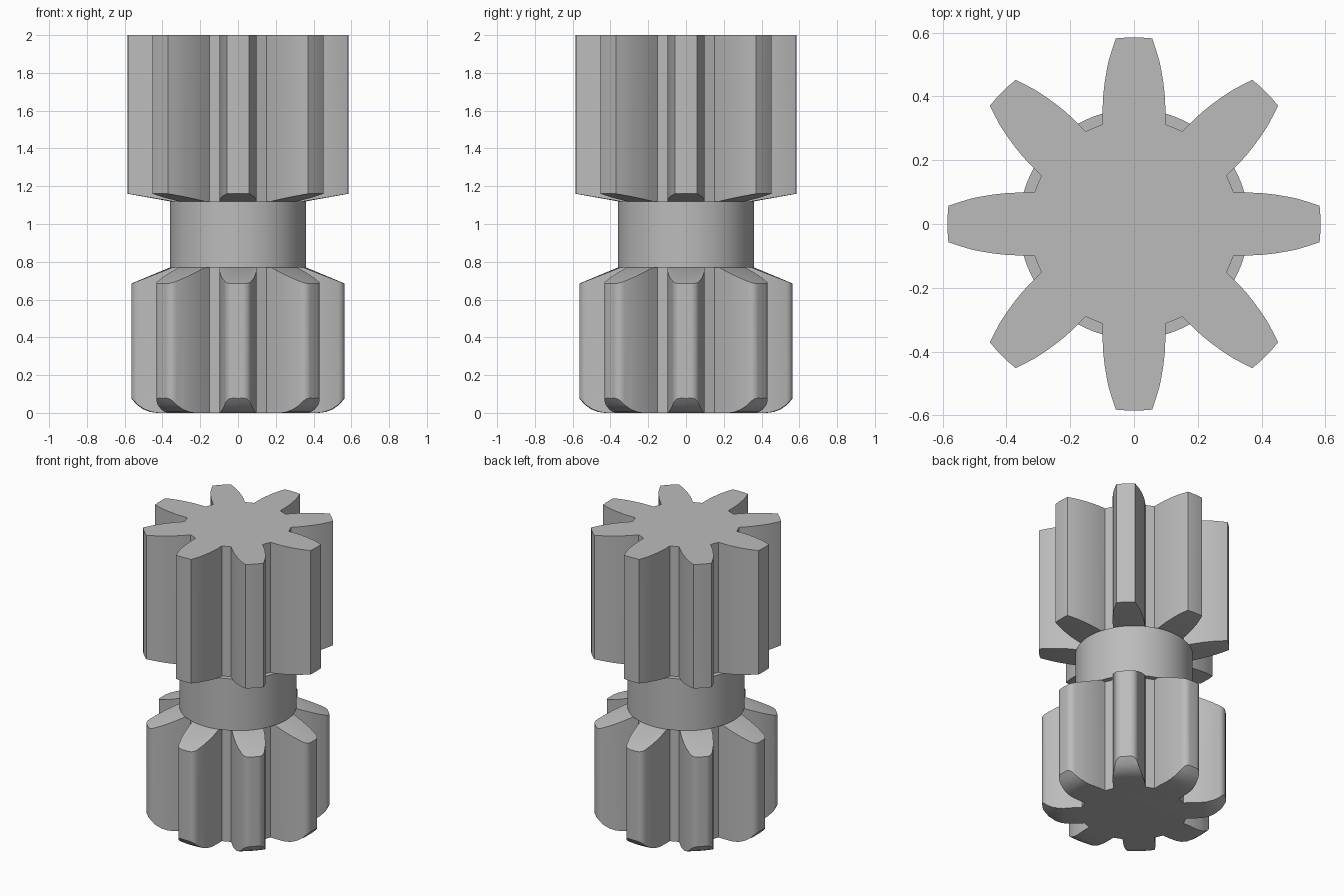
import bpy, bmesh, math
from mathutils import Vector, Matrix

if "Cube" in bpy.data.objects:
    bpy.data.objects.remove(bpy.data.objects["Cube"], do_unlink=True)

TEETH = 8

metal = bpy.data.materials.new("plain_grey")
metal.use_nodes = True
GREY = (0.5, 0.5, 0.5, 1)
metal.diffuse_color = GREY
metal.node_tree.nodes["Principled BSDF"].inputs["Base Color"].default_value = GREY


def make_object(name, bm):
    bmesh.ops.recalc_face_normals(bm, faces=bm.faces)
    mesh = bpy.data.meshes.new(name)
    bm.to_mesh(mesh)
    bm.free()
    mesh.materials.append(metal)
    obj = bpy.data.objects.new(name, mesh)
    bpy.context.collection.objects.link(obj)
    return obj


def lathe(name, profile, segments=96):
    """Closed solid turned around z from (radius, height) points."""
    bm = bmesh.new()
    rings = []
    for r, z in profile:
        rings.append([bm.verts.new((r * math.cos(a), r * math.sin(a), z))
                      for a in (math.tau * i / segments for i in range(segments))])
    for low, high in zip(rings, rings[1:]):
        for i in range(segments):
            j = (i + 1) % segments
            bm.faces.new((low[i], low[j], high[j], high[i]))
    bm.faces.new(rings[0])
    bm.faces.new(rings[-1])
    return make_object(name, bm)


def gear_prism(name, half_tooth, z0, z1):
    """Extrude the outline made by mirroring and repeating half a tooth."""
    tooth = [Vector((x, -y, z0)) for x, y in half_tooth]
    tooth += [Vector((x, y, z0)) for x, y in reversed(half_tooth)]
    bm = bmesh.new()
    outline = []
    for i in range(TEETH):
        turn = Matrix.Rotation(math.tau * i / TEETH, 3, "Z")
        outline += [bm.verts.new(turn @ p) for p in tooth]
    base = bm.faces.new(outline)
    top = bmesh.ops.extrude_face_region(bm, geom=[base])["geom"]
    bmesh.ops.translate(bm, vec=(0, 0, z1 - z0),
                        verts=[v for v in top if isinstance(v, bmesh.types.BMVert)])
    return make_object(name, bm)


def smooth(obj):
    bpy.ops.object.select_all(action="DESELECT")
    obj.select_set(True)
    bpy.context.view_layer.objects.active = obj
    bpy.ops.object.shade_smooth_by_angle(angle=math.radians(30))


def trim(gear, envelope):
    """Keep the part of the gear inside the turned envelope."""
    mod = gear.modifiers.new("trim", "BOOLEAN")
    mod.operation = "INTERSECT"
    mod.solver = "EXACT"
    mod.object = envelope
    bpy.context.view_layer.objects.active = gear
    bpy.ops.object.modifier_apply(modifier=mod.name)
    bpy.data.objects.remove(envelope, do_unlink=True)
    smooth(gear)


# Tooth flank, from root to tip
flank = [(0.313, 0.098), (0.36, 0.0985), (0.40, 0.097), (0.44, 0.0925), (0.48, 0.086)]
sharp_tip = [(0.51, 0.08), (0.55, 0.068), (0.582, 0.057), (0.585, 0.02)]

# Rounded corner for the lower teeth
R = 0.046
round_tip = [(0.519 + R * math.cos(a), 0.026 + R * math.sin(a))
             for a in (math.radians(72 - 12 * k) for k in range(7))]

# Upper gear: flat top, shallow cone underneath
upper = gear_prism("upper_gear", flank + sharp_tip, 1.0, 2.1)
trim(upper, lathe("upper_envelope", [(0.36, 1.12), (0.64, 1.17), (0.64, 2.0)]))

# Lower gear: coned top, rounded bottom edge
lower = gear_prism("lower_gear", flank + round_tip, -0.1, 0.9)
trim(lower, lathe("lower_envelope", [(0.43, 0), (0.465, 0.005), (0.50, 0.018), (0.535, 0.042),
                                     (0.565, 0.077), (0.62, 0.15), (0.62, 0.662), (0.36, 0.77)]))

# Collar joining the two gears
smooth(lathe("collar", [(0.36, 0.77), (0.36, 1.12)]))
